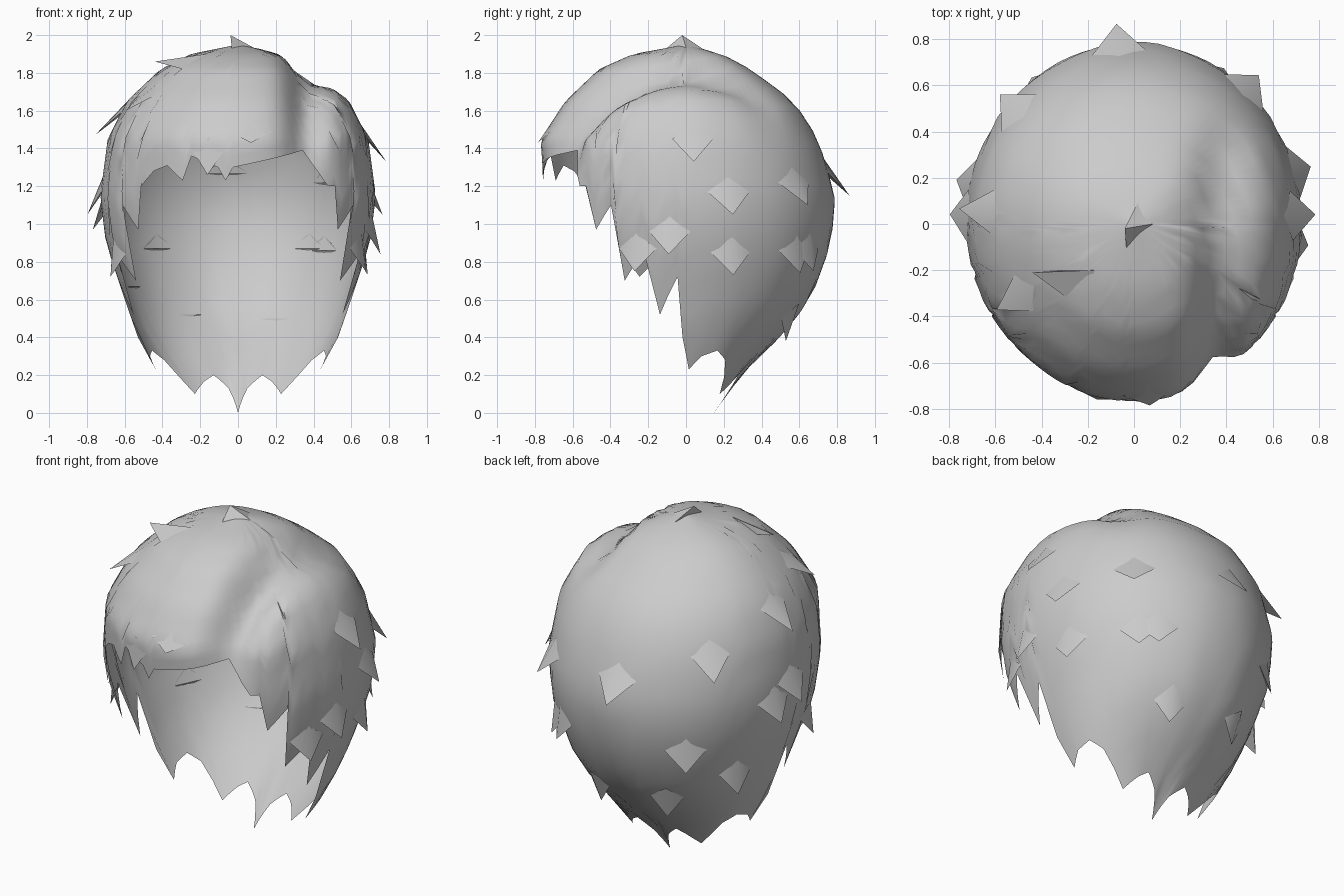
import bpy
from math import sin, cos, radians, exp, pi, ceil
from mathutils import Vector

if "Cube" in bpy.data.objects:
    bpy.data.objects.remove(bpy.data.objects["Cube"])

grey = bpy.data.materials.new("hair grey")
grey.use_nodes = True
grey.diffuse_color = (0.6, 0.6, 0.6, 1)
grey.node_tree.nodes["Principled BSDF"].inputs["Base Color"].default_value = (0.6, 0.6, 0.6, 1)

TOP = 1.95
# Height, then side, back and front radius
PROFILE = [
    (0, .25, .15, .15), (.2, .42, .28, .3), (.4, .53, .5, .45), (.6, .6, .66, .58),
    (.9, .7, .77, .7), (1.15, .73, .79, .75), (1.45, .69, .7, .77), (1.65, .59, .57, .64),
    (1.82, .41, .34, .46), (1.9, .25, .19, .28), (TOP, 0, 0, 0)]


def radii(z):
    for low, high in zip(PROFILE, PROFILE[1:]):
        if z <= high[0]:
            t = (z - low[0]) / (high[0] - low[0])
            return [a + (b - a) * t for a, b in zip(low[1:], high[1:])]
    return [0, 0, 0]


def clamp(v):
    return max(0, min(1, v))


def surface(angle, z, out=0):
    """Point on the hair: angle runs from the back round by the left side."""
    side, back, front = radii(z)
    s, c = sin(radians(angle)), cos(radians(angle))
    r = side * s * s + (back if c > 0 else front) * c * c + out
    p = Vector((r * s, r * c, z))
    # Parting groove on the left of the crown
    g = exp(-((p.x - .37) / .1) ** 2) * clamp((z - 1.15) / .3) * clamp((.5 - p.y) / .4)
    p.x *= 1 - .04 * g
    p.y *= 1 - .17 * g
    p.z -= .1 * g * clamp((z - 1.4) / .3)
    return p


def add_object(name, verts, faces):
    mesh = bpy.data.meshes.new(name)
    mesh.from_pydata(verts, [], faces)
    mesh.materials.append(grey)
    obj = bpy.data.objects.new(name, mesh)
    bpy.context.collection.objects.link(obj)
    bpy.ops.object.select_all(action='DESELECT')
    bpy.context.view_layer.objects.active = obj
    obj.select_set(True)
    bpy.ops.object.shade_smooth_by_angle(angle=radians(50))
    return obj


# Jagged lower edge: side locks are mirrored, the fringe is not
side_edge = [(12, .13), (25, .2), (35, .17), (52, .1), (62, .28), (70, .33), (80, .3), (88, .23),
             (92, .4), (94, .72), (104, .52), (109, .85), (121, .7), (123, 1.1),
             (132, .97), (136, 1.2)]
fringe = [(140, 1.2), (152, 1.39), (168, 1.34), (182, 1.3), (185, 1.23), (188, 1.3),
          (199, 1.36), (203, 1.23), (210, 1.31), (217, 1.28)]
edge = [(0, 0)] + side_edge + fringe + [(360 - a, z) for a, z in reversed(side_edge)] + [(360, 0)]

# Subdivide wide gaps of the edge into columns
columns = []
for (a0, z0), (a1, z1) in zip(edge, edge[1:]):
    n = ceil((a1 - a0) / 5)
    columns += [(a0 + (a1 - a0) * i / n, z0 + (z1 - z0) * i / n) for i in range(n)]

ROWS = 18
verts = [Vector((0, 0, TOP))]
for angle, bottom in columns:
    for k in range(1, ROWS + 1):
        verts.append(surface(angle, bottom + (TOP - bottom) * cos(k / ROWS * pi / 2)))
faces = []
for i in range(len(columns)):
    a, b = 1 + i * ROWS, 1 + (i + 1) % len(columns) * ROWS
    faces.append((0, b, a))
    faces += [(a + k, b + k, b + k + 1, a + k + 1) for k in range(ROWS - 1)]
add_object("hair_shell", verts, faces)


def spike(name, up, left, right, tip):
    add_object(name, [up, left, right, tip], [(0, 1, 3), (0, 3, 2), (1, 2, 3)])


def tuft(name, angle, z, out=.08, length=.2, width=9):
    """Small lock lifting off the surface, with its tip pointing down."""
    spike(name, surface(angle, z + length), surface(angle - width, z + length * .6),
          surface(angle + width, z + length * .6), surface(angle, z, out))


# Loose locks on the sides and back
for i, (angle, z) in enumerate([
        (87, 1.33), (97, .84), (70, .73), (40, 1.1), (38, .74), (20, .38), (72, 1.05),
        (112, .75), (284, .97), (273, 1.05), (250, .72), (314, 1.3), (275, 1.47),
        (325, .75), (355, 1.15), (30, .75), (335, .4), (300, .55)]):
    tuft("side_lock_%d" % i, angle, z)

# Fringe locks and crown tufts
tuft("fringe_lock", 175, 1.43, .02, .1)
tuft("fringe_lock_right", 192, 1.26, .02, .2, 6)
tuft("temple_lock", 238, 1.6, .07, .14)
spike("crown_tuft", Vector((.2, .02, 1.87)), Vector((-.03, -.14, 1.9)),
      Vector((.02, .1, 1.92)), Vector((-.04, -.02, 2.0)))
spike("crown_side_tuft", Vector((-.17, -.2, 1.9)), Vector((-.3, -.2, 1.83)),
      Vector((-.22, -.37, 1.8)), Vector((-.44, -.21, 1.86)))
